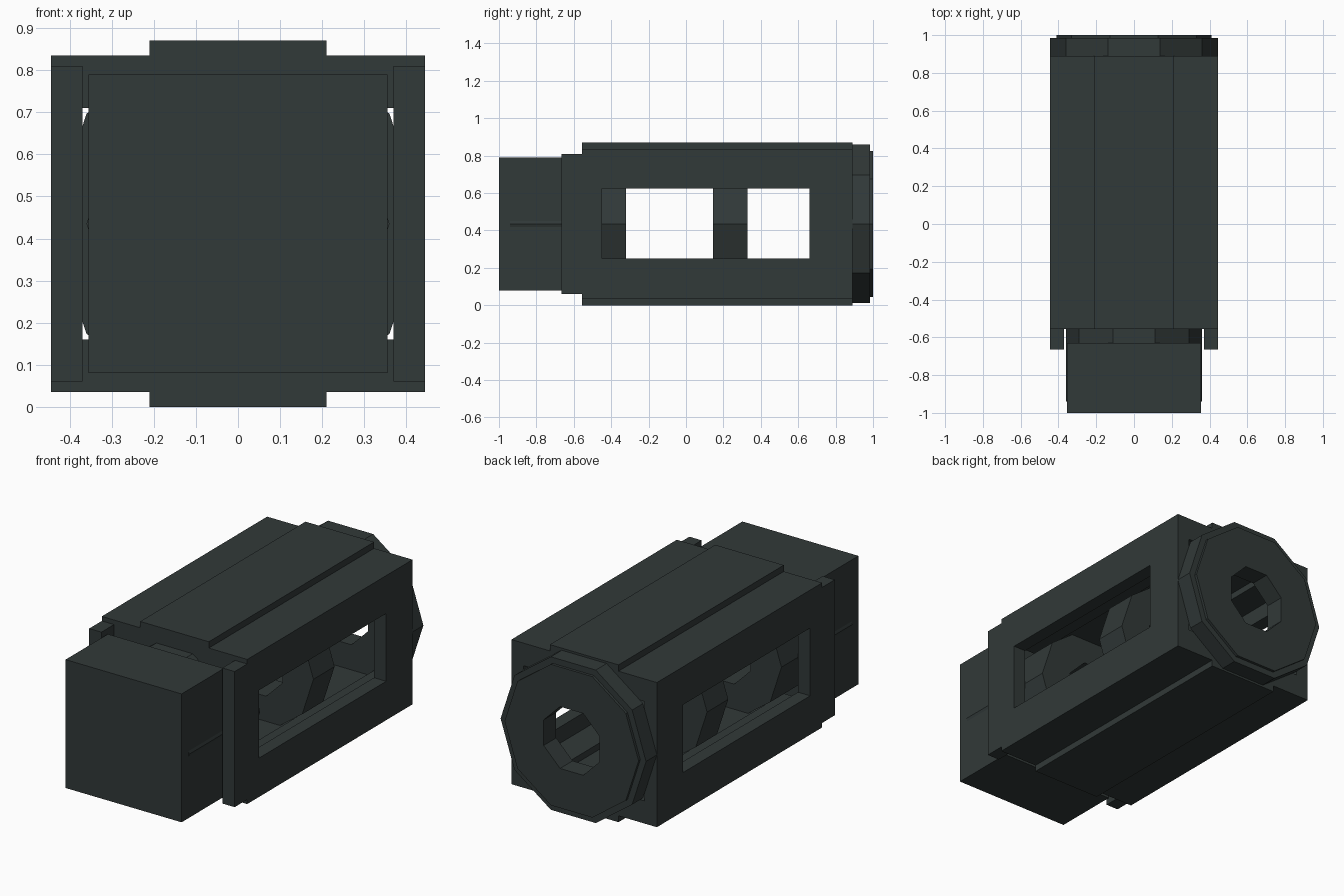
import bpy, bmesh, math

if "Cube" in bpy.data.objects:
    bpy.data.objects.remove(bpy.data.objects["Cube"])

ZC = 0.435  # height of the long axis

mat = bpy.data.materials.new("dark slate")
mat.diffuse_color = (0.031, 0.041, 0.040, 1)
mat.use_nodes = True
mat.node_tree.nodes["Principled BSDF"].inputs["Base Color"].default_value = mat.diffuse_color


def prism(name, pts, y0, y1):
    """Extrude an x/z outline along y."""
    bm = bmesh.new()
    face = bm.faces.new([bm.verts.new((x, y0, z)) for x, z in pts])
    ext = bmesh.ops.extrude_face_region(bm, geom=[face])
    verts = [v for v in ext["geom"] if isinstance(v, bmesh.types.BMVert)]
    bmesh.ops.translate(bm, verts=verts, vec=(0, y1 - y0, 0))
    bmesh.ops.recalc_face_normals(bm, faces=bm.faces)
    me = bpy.data.meshes.new(name)
    bm.to_mesh(me)
    bm.free()
    me.materials.append(mat)
    ob = bpy.data.objects.new(name, me)
    bpy.context.collection.objects.link(ob)
    return ob


def box(name, x0, x1, y0, y1, z0, z1):
    return prism(name, [(x0, z0), (x1, z0), (x1, z1), (x0, z1)], y0, y1)


def ngon(n, r, turn=0.0):
    return [(r * math.cos(math.tau * (i + turn) / n),
             ZC + r * math.sin(math.tau * (i + turn) / n)) for i in range(n)]


def combine(ob, other, op):
    """Apply a boolean and discard the tool object."""
    mod = ob.modifiers.new(op, 'BOOLEAN')
    mod.operation, mod.solver, mod.object = op, 'EXACT', other
    bpy.context.view_layer.objects.active = ob
    bpy.ops.object.modifier_apply(modifier=mod.name)
    bpy.data.objects.remove(other)


def symmetric(quarter):
    """Complete a quarter outline (x, height above axis) to all four sides."""
    right = quarter + [(x, -h) for x, h in reversed(quarter)]
    full = right + [(-x, h) for x, h in reversed(right)]
    return [(x, ZC + h) for x, h in full]


# housing: ridged outer sleeve, hollow, with front tabs and side windows
housing = prism("housing", symmetric([(0.21, 0.435), (0.21, 0.40), (0.445, 0.40)]), -0.555, 0.89)
combine(housing, prism("channel", symmetric([(0.21, 0.31), (0.21, 0.275), (0.37, 0.275)]), -0.8, 1.2),
        'DIFFERENCE')
for s in (-1, 1):
    x0, x1 = sorted((s * 0.37, s * 0.445))
    combine(housing, box("tab", x0, x1, -0.665, -0.50, 0.06, 0.81), 'UNION')
combine(housing, box("window", -1, 1, -0.45, 0.66, 0.25, 0.625), 'DIFFERENCE')

# front block
box("front_block", -0.355, 0.355, -1.0, -0.63, 0.08, 0.79)

# ten-sided rings along the axis, each with an eight-sided bore
for name, r, y0, y1, bore in (
        ("front_barrel", 0.36, -0.94, -0.32, -0.60),
        ("middle_ring", 0.36, 0.145, 0.33, 0.0),
        ("rear_flange", 0.445, 0.89, 0.985, 0.8),
        ("rear_cap", 0.41, 0.985, 1.0, 0.8)):
    ring = prism(name, ngon(10, r), y0, y1)
    combine(ring, prism("bore", ngon(8, 0.185, 0.5), bore, 1.2), 'DIFFERENCE')
